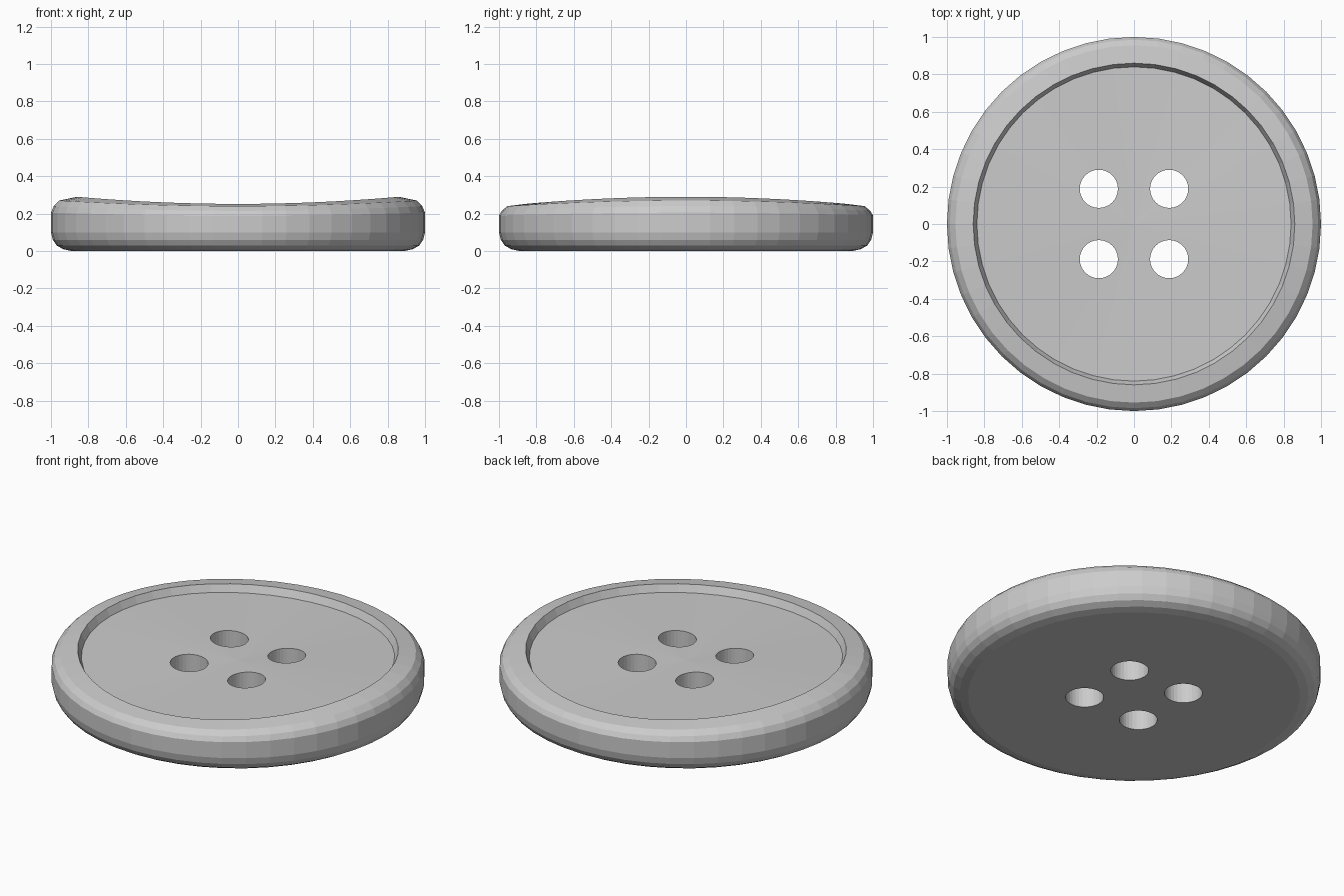
import bpy, bmesh, math

cube = bpy.data.objects.get("Cube")
if cube:
    bpy.data.objects.remove(cube, do_unlink=True)

SEGMENTS = 48
HOLE_OFFSET, HOLE_RADIUS = 0.188, 0.102

mat = bpy.data.materials.new("plain grey")
mat.use_nodes = True
GREY = (0.6, 0.6, 0.6, 1)
mat.diffuse_color = GREY
mat.node_tree.nodes["Principled BSDF"].inputs["Base Color"].default_value = GREY

# Profile rings from underside to dished floor: radius, height, extra height toward the left and right
PROFILE = [(0.89, 0.0, 0), (0.935, 0.01, 0), (0.97, 0.03, 0), (0.99, 0.06, 0),
           (1.0, 0.1, 0), (1.0, 0.19, 0.015), (0.985, 0.215, 0.025),
           (0.955, 0.24, 0.03), (0.86, 0.252, 0.038), (0.84, 0.21, 0.038)]


def finish(name, bm):
    bmesh.ops.recalc_face_normals(bm, faces=bm.faces)
    mesh = bpy.data.meshes.new(name)
    bm.to_mesh(mesh)
    bm.free()
    mesh.materials.append(mat)
    obj = bpy.data.objects.new(name, mesh)
    bpy.context.collection.objects.link(obj)
    return obj


# Button body: rings whose top edge is bent up at both sides
bm = bmesh.new()
rings = []
for radius, height, lift in PROFILE:
    ring = []
    for i in range(SEGMENTS):
        a = math.tau * i / SEGMENTS
        ring.append(bm.verts.new((radius * math.cos(a), radius * math.sin(a),
                                  height + lift * math.cos(a) ** 2)))
    rings.append(ring)
centre = bm.verts.new((0, 0, 0.215))
bm.faces.new(rings[0])
for i in range(SEGMENTS):
    j = (i + 1) % SEGMENTS
    for low, high in zip(rings, rings[1:]):
        bm.faces.new((low[i], low[j], high[j], high[i]))
    bm.faces.new((rings[-1][i], rings[-1][j], centre))
body = finish("button_body", bm)

# Four thread holes
bm = bmesh.new()
for sx in (-1, 1):
    for sy in (-1, 1):
        made = bmesh.ops.create_cone(bm, cap_ends=True, segments=32, radius1=HOLE_RADIUS,
                                     radius2=HOLE_RADIUS, depth=1)
        bmesh.ops.translate(bm, verts=made["verts"],
                            vec=(sx * HOLE_OFFSET, sy * HOLE_OFFSET, 0.1))
cutter = finish("thread_hole_cutter", bm)
cutter.hide_render = True
cutter.display_type = 'WIRE'

cut = body.modifiers.new("thread_holes", 'BOOLEAN')
cut.operation = 'DIFFERENCE'
cut.solver = 'EXACT'
cut.object = cutter
bpy.context.view_layer.objects.active = body
body.select_set(True)
bpy.ops.object.modifier_apply(modifier=cut.name)
bpy.data.objects.remove(cutter, do_unlink=True)
